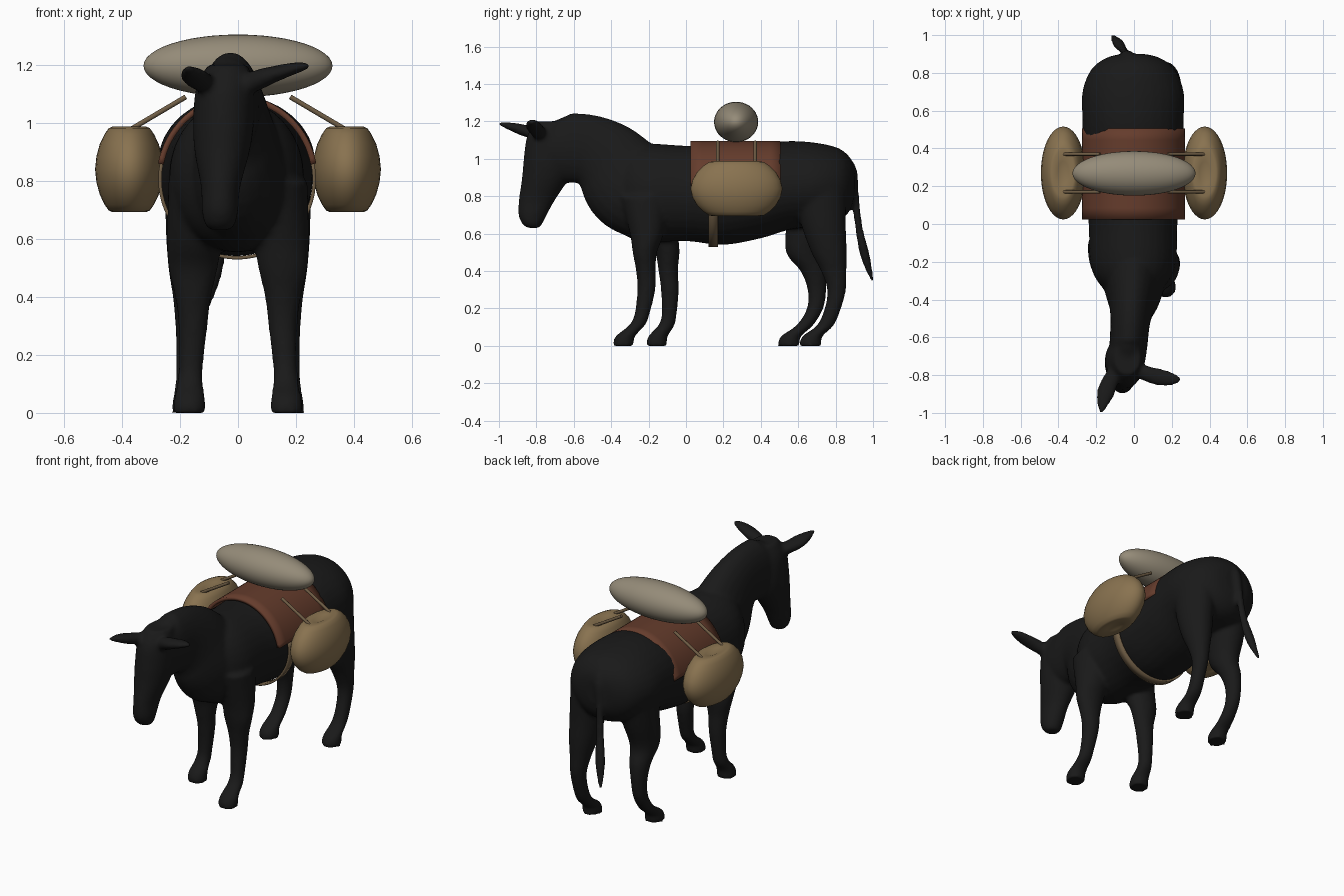
import bpy, bmesh, math
from mathutils import Vector

if "Cube" in bpy.data.objects:
    bpy.data.objects.remove(bpy.data.objects["Cube"])

X, Y, Z = Vector((1, 0, 0)), Vector((0, 1, 0)), Vector((0, 0, 1))


def material(name, rgb):
    m = bpy.data.materials.new(name)
    m.diffuse_color = (*rgb, 1)
    m.use_nodes = True
    m.node_tree.nodes["Principled BSDF"].inputs["Base Color"].default_value = m.diffuse_color
    return m


HIDE = material("dark_hide", (0.01, 0.01, 0.01))
LEATHER = material("brown_leather", (0.13, 0.045, 0.025))
SACK = material("tan_sack", (0.25, 0.17, 0.08))
ROLL = material("pale_cloth", (0.30, 0.26, 0.19))
ROPE = material("rope", (0.16, 0.11, 0.06))


def finish(name, bm, mat, angle=60):
    bmesh.ops.recalc_face_normals(bm, faces=bm.faces)
    me = bpy.data.meshes.new(name)
    bm.to_mesh(me)
    bm.free()
    me.materials.append(mat)
    ob = bpy.data.objects.new(name, me)
    bpy.context.collection.objects.link(ob)
    bpy.ops.object.select_all(action='DESELECT')
    bpy.context.view_layer.objects.active = ob
    ob.select_set(True)
    bpy.ops.object.shade_smooth_by_angle(angle=math.radians(angle))
    return ob


def spline(rows, steps=5):
    """Catmull-Rom through rows of numbers."""
    out = []
    for i in range(len(rows) - 1):
        p0, p1, p2, p3 = (rows[max(0, min(len(rows) - 1, i + k))] for k in (-1, 0, 1, 2))
        for s in range(steps):
            t = s / steps
            out.append([0.5 * (2 * b + (c - a) * t + (2 * a - 5 * b + 4 * c - d) * t * t
                               + (3 * b - a - 3 * c + d) * t ** 3)
                        for a, b, c, d in zip(p0, p1, p2, p3)])
    return out + [list(rows[-1])]


def loft(bm, rows, axis=None, side=X, n=24):
    """Skin elliptical rings (x, y, z, radius_side, radius_other) along a path."""
    pts = spline(rows)
    rings = []
    for i, p in enumerate(pts):
        a, b = pts[max(i - 1, 0)], pts[min(i + 1, len(pts) - 1)]
        t = axis or (Vector(b[:3]) - Vector(a[:3])).normalized()
        u = (side - t * side.dot(t)).normalized()
        v = t.cross(u)
        rings.append([bm.verts.new(Vector(p[:3])
                                   + u * max(p[3], .004) * math.cos(k * math.tau / n)
                                   + v * max(p[4], .004) * math.sin(k * math.tau / n))
                      for k in range(n)])
    for r, q in zip(rings, rings[1:]):
        for k in range(n):
            bm.faces.new((r[k], r[(k + 1) % n], q[(k + 1) % n], q[k]))
    bm.faces.new(rings[0])
    bm.faces.new(rings[-1])


# Donkey: overlapping lofts fused into one skin
bm = bmesh.new()
# trunk: y, bottom, top, half width
trunk = [(-.40, .68, .90, .08), (-.34, .60, 1.04, .16), (-.22, .555, 1.08, .225),
         (0, .56, 1.07, .235), (.2, .54, 1.07, .26), (.4, .575, 1.08, .265),
         (.55, .62, 1.095, .268), (.7, .64, 1.085, .268), (.82, .67, 1.055, .22),
         (.88, .73, 1.0, .14), (.9, .8, .95, .06)]
loft(bm, [(-.005, y, (a + b) / 2, w, (b - a) / 2) for y, a, b, w in trunk], axis=Y, n=32)
# neck
loft(bm, [(0, -.2, .80, .19, .24), (0, -.3, .86, .165, .25), (-.01, -.41, .985, .125, .215),
          (-.02, -.52, 1.05, .105, .187), (-.03, -.65, 1.06, .1, .185),
          (-.035, -.73, 1.09, .09, .15), (-.04, -.79, 1.13, .06, .08)])
# head
loft(bm, [(-.035, -.71, 1.2, .07, .09), (-.045, -.725, 1.12, .1, .125),
          (-.05, -.73, 1.0, .105, .138), (-.055, -.75, .9, .095, .127),
          (-.06, -.797, .78, .068, .097), (-.062, -.82, .7, .063, .076),
          (-.062, -.822, .65, .052, .052), (-.062, -.815, .63, .03, .03)], axis=-Z)
# ears
loft(bm, [(-.09, -.76, 1.13, .035, .03), (-.13, -.84, 1.145, .045, .032),
          (-.155, -.91, 1.165, .045, .026), (-.175, -1.0, 1.19, .012, .01)])
loft(bm, [(-.02, -.76, 1.11, .035, .035), (.06, -.79, 1.145, .04, .036),
          (.13, -.81, 1.17, .045, .028), (.2, -.82, 1.19, .035, .02),
          (.25, -.825, 1.2, .01, .01)], side=Y)
# front legs: x, z, half width, half depth, y on each side
front = [(.14, .80, .10, .13, -.22, -.17), (.15, .60, .095, .09, -.21, -.13),
         (.155, .50, .085, .065, -.22, -.10), (.155, .40, .062, .052, -.215, -.095),
         (.155, .30, .05, .048, -.212, -.086), (.162, .17, .042, .04, -.235, -.09),
         (.165, .11, .044, .043, -.262, -.105), (.167, .05, .053, .052, -.325, -.15),
         (.167, .0, .057, .057, -.335, -.158)]
# hind legs, same layout
hind = [(.13, .88, .12, .15, .71, .70), (.15, .65, .1, .12, .735, .655),
        (.16, .50, .08, .095, .765, .63), (.165, .40, .06, .068, .79, .68),
        (.17, .30, .046, .05, .805, .70), (.172, .20, .042, .044, .785, .69),
        (.172, .11, .044, .045, .745, .635), (.173, .05, .052, .054, .675, .56),
        (.173, .0, .056, .06, .665, .55)]
for leg in (front, hind):
    for s, c in ((1, 4), (-1, 5)):
        loft(bm, [(s * r[0], r[c], r[1], r[2], r[3]) for r in leg], axis=-Z)
# tail
loft(bm, [(-.01, .84, 1.0, .035, .035), (-.03, .89, .93, .03, .026), (-.045, .905, .8, .022, .02),
          (-.06, .925, .63, .024, .02), (-.085, .958, .48, .03, .025),
          (-.115, .998, .345, .01, .008)])
donkey = finish("donkey_body", bm, HIDE)
fuse = donkey.modifiers.new("fuse", 'REMESH')
fuse.mode = 'VOXEL'
fuse.voxel_size = .012
fuse.use_smooth_shade = True
soft = donkey.modifiers.new("soften", 'SMOOTH')
soft.factor = .5
soft.iterations = 5


def band(name, mat, y0, y1, w, h, a0, a1, thick, ny):
    """Curved sheet wrapped round the trunk between two angles."""
    bm = bmesh.new()
    n = 36
    grid = []
    for i in range(n + 1):
        a = math.radians(a0 + (a1 - a0) * i / n)
        grid.append([bm.verts.new((w * math.cos(a) - .003, y0 + (y1 - y0) * j / ny,
                                   .805 + h * math.sin(a))) for j in range(ny + 1)])
    for r, q in zip(grid, grid[1:]):
        for j in range(ny):
            bm.faces.new((r[j], r[j + 1], q[j + 1], q[j]))
    ob = finish(name, bm, mat)
    sol = ob.modifiers.new("thickness", 'SOLIDIFY')
    sol.thickness = thick
    sol.offset = 0


# Saddle blanket and girth strap
band("saddle", LEATHER, .025, .505, .268, .28, 11, 169, .02, 8)
band("girth_strap", ROPE, .12, .17, .266, .27, 12, -192, .012, 1)

# Side sacks: squashed lathe with a dimpled flat top and bottom
half = [(0, .125), (.25, .14), (.5, .147), (.6, .142), (.72, .122), (.86, .088),
        (.96, .045), (1, 0)]
profile = half + [(r, -z) for r, z in half[-2::-1]]
for s, label in ((1, "right"), (-1, "left")):
    bm = bmesh.new()
    vs = [bm.verts.new((r, 0, z)) for r, z in profile]
    es = [bm.edges.new(e) for e in zip(vs, vs[1:])]
    bmesh.ops.spin(bm, geom=vs + es, cent=(0, 0, 0), axis=Z, angle=math.tau, steps=40)
    bmesh.ops.remove_doubles(bm, verts=bm.verts, dist=1e-4)
    for v in bm.verts:
        v.co = (s * .375 + v.co.x * .118, .27 + v.co.y * .246, .84 + v.co.z)
    finish(label + "_sack", bm, SACK)
    # ropes from saddle to sack
    for k, y in enumerate((.17, .37)):
        bm = bmesh.new()
        loft(bm, [(s * .18, y, 1.09, .009, .009), (s * .375, y, .975, .009, .009)], side=Y, n=10)
        finish(f"{label}_rope_{k + 1}", bm, ROPE)

# Bed roll across the back
bm = bmesh.new()
bmesh.ops.create_uvsphere(bm, u_segments=40, v_segments=24, radius=1)
for v in bm.verts:
    v.co = (v.co.z * .326, .268 + v.co.x * .118, 1.197 + v.co.y * .108)
finish("bed_roll", bm, ROLL)
